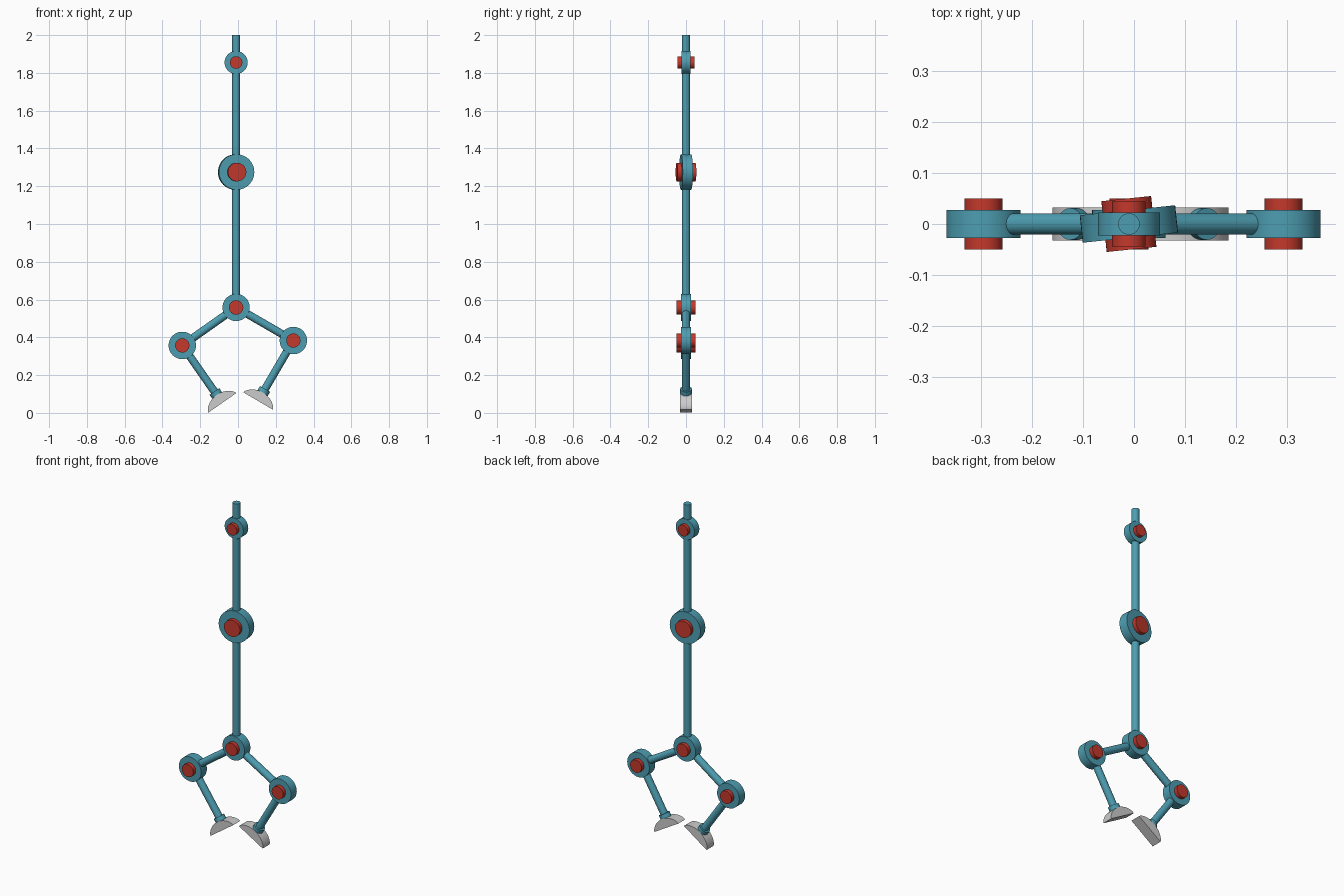
import bpy, bmesh, math
from mathutils import Vector, Matrix

if "Cube" in bpy.data.objects:
    bpy.data.objects.remove(bpy.data.objects["Cube"])


def material(name, rgb):
    m = bpy.data.materials.new(name)
    m.diffuse_color = (*rgb, 1)
    m.use_nodes = True
    m.node_tree.nodes["Principled BSDF"].inputs["Base Color"].default_value = m.diffuse_color
    return m


TEAL = material("teal", (0.075, 0.34, 0.44))
RED = material("red", (0.55, 0.04, 0.025))


def finish(bm, name, mat=None):
    bmesh.ops.recalc_face_normals(bm, faces=bm.faces[:])
    mesh = bpy.data.meshes.new(name)
    bm.to_mesh(mesh)
    bm.free()
    ob = bpy.data.objects.new(name, mesh)
    bpy.context.collection.objects.link(ob)
    if mat:
        mesh.materials.append(mat)
    bpy.ops.object.select_all(action='DESELECT')
    ob.select_set(True)
    bpy.context.view_layer.objects.active = ob
    bpy.ops.object.shade_smooth_by_angle(angle=math.radians(35))
    return ob


def cylinder(name, a, b, r, mat):
    """Capped cylinder between two points."""
    a, b = Vector(a), Vector(b)
    d = b - a
    m = Matrix.Translation((a + b) / 2) @ d.to_track_quat('Z', 'Y').to_matrix().to_4x4()
    bm = bmesh.new()
    bmesh.ops.create_cone(bm, cap_ends=True, segments=48, radius1=r, radius2=r,
                          depth=d.length, matrix=m)
    return finish(bm, name, mat)


def joint(name, x, z, r, half, pin_r, pin_half, turn=0):
    """Disc with a pin through it, both along the depth axis."""
    c = Vector((x, 0, z))
    axis = Matrix.Rotation(math.radians(turn), 3, 'Z') @ Vector((0, 1, 0))
    cylinder(name + "_disc", c - axis * half, c + axis * half, r, TEAL)
    cylinder(name + "_pin", c - axis * pin_half, c + axis * pin_half, pin_r, RED)
    return c


def foot(name, centre, up):
    """Domed profile extruded in depth, flat sole facing away from the leg."""
    side = Vector((up.z, 0, -up.x))
    bm = bmesh.new()
    verts = []
    n = 32
    for i in range(n + 1):
        t = math.pi * i / n
        p = centre + side * 0.09 * math.cos(t) + up * 0.052 * max(math.sin(t), 0) ** 1.3
        verts.append(bm.verts.new(p + Vector((0, -0.032, 0))))
    face = bm.faces.new(verts)
    new = bmesh.ops.extrude_face_region(bm, geom=[face])["geom"]
    bmesh.ops.translate(bm, vec=(0, 0.064, 0),
                        verts=[v for v in new if isinstance(v, bmesh.types.BMVert)])
    finish(bm, name)


# Upright column with head, waist and hip joints
X = -0.01
ROD = 0.021
head = joint("neck_joint", X, 1.855, 0.061, 0.023, 0.033, 0.044)
waist = joint("waist_joint", X, 1.275, 0.094, 0.027, 0.049, 0.05, 6)
hip = joint("hip_joint", X, 0.558, 0.072, 0.027, 0.038, 0.05)
cylinder("neck_rod", head, (X, 0, 2), ROD, TEAL)
cylinder("chest_rod", waist, head, ROD, TEAL)
cylinder("lower_body_rod", hip, waist, ROD, TEAL)

# Legs: knee position and shin angle for each side
for side, kx, kz, angle in (("left", -0.295, 0.357, 34.9), ("right", 0.293, 0.383, 30.3)):
    knee = joint(side + "_knee", kx, kz, 0.0725, 0.027, 0.0375, 0.05)
    a = math.radians(angle)
    down = Vector((-math.copysign(math.sin(a), kx), 0, -math.cos(a)))
    cylinder(side + "_thigh", hip, knee, ROD, TEAL)
    cylinder(side + "_shin", knee, knee + down * 0.34, ROD, TEAL)
    cylinder(side + "_ankle", knee + down * 0.297, knee + down * 0.335, 0.031, TEAL)
    foot(side + "_foot", knee + down * 0.3706, -down)
